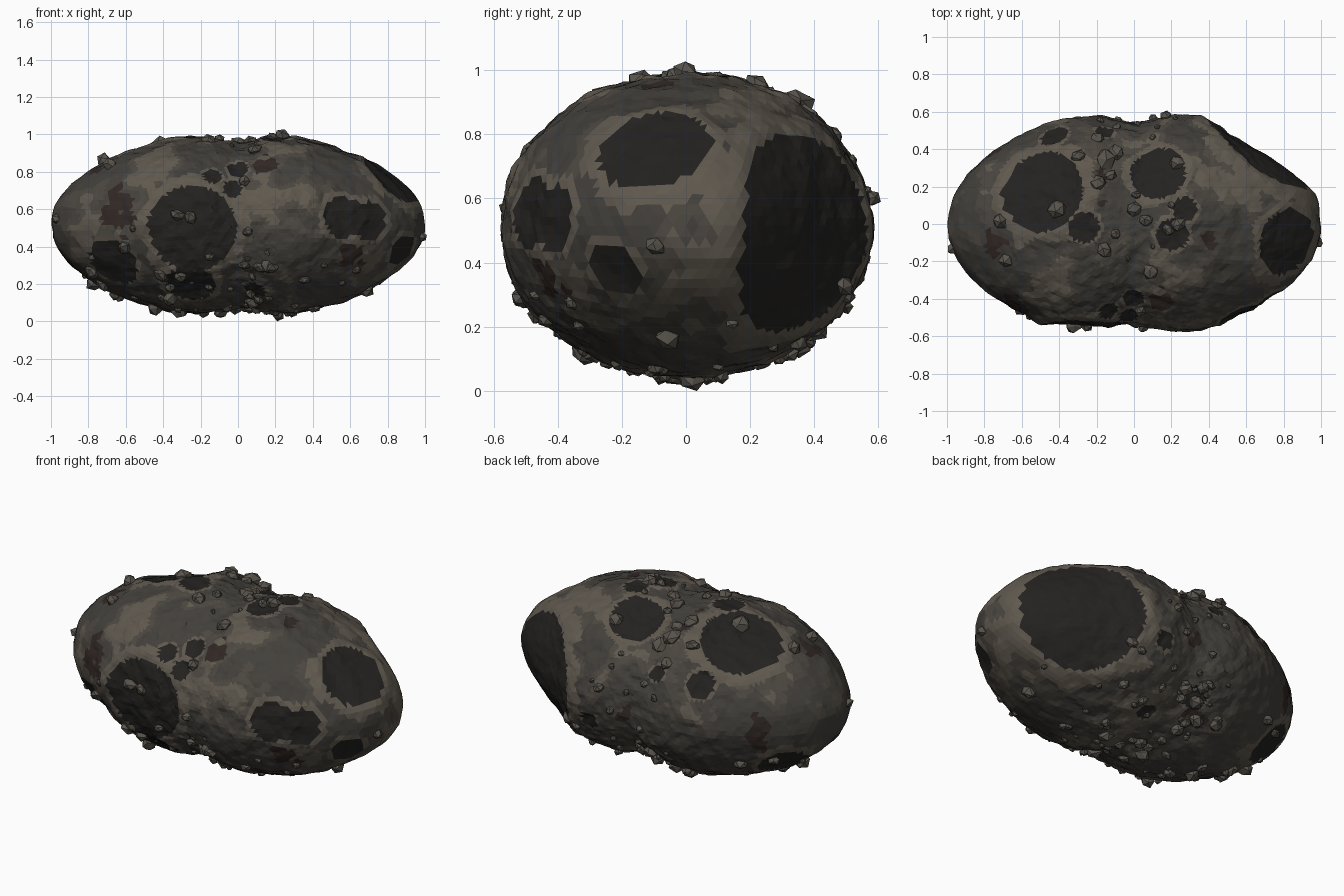
import bpy, bmesh, math, random
from mathutils import Vector, noise, Matrix

if "Cube" in bpy.data.objects:
    bpy.data.objects.remove(bpy.data.objects["Cube"])

random.seed(11)
MID = Vector((0, 0, 0.52))

# Craters: x, y, z of the centre (pushed onto the surface), radius
CRATERS = [
    (.66, .40, .49, .36), (-.22, -.52, .50, .25), (-.49, .18, .92, .235), (.13, .28, .93, .155),
    (.80, -.10, .77, .19), (.53, -.46, .56, .12), (.67, -.40, .54, .11), (.88, -.23, .38, .09),
    (-.70, -.38, .30, .15), (-.25, -.42, .20, .14), (.27, .08, .99, .065), (.21, -.06, 1.0, .09),
    (-.27, -.02, 1.0, .085), (-.42, .46, .74, .08), (-.13, -.44, .77, .055), (.0, -.40, .82, .06),
    (-.03, -.48, .71, .055), (.10, -.40, .14, .06), (-.15, .48, .74, .05), (-.74, .20, .28, .14),
    (-.10, .49, .16, .065), (.15, .29, .07, .055), (.24, .54, .39, .055),
]
# Rusty patches: centre and radius
RUST = [(-.62, -.42, .57, .12), (-.63, -.42, .66, .10), (-.58, .32, .50, .11), (-.88, -.05, .36, .11),
        (.14, -.42, .85, .07), (.60, -.43, .33, .10), (.0, .55, .50, .08), (-.20, .42, .07, .10),
        (-.20, .27, .98, .06), (-.77, -.12, .82, .09), (.43, -.10, .97, .05), (-.18, .12, 1.0, .04)]


def base(d):
    """Ellipsoid pinched at the waist, relative to the middle."""
    r = 1 / math.sqrt(d.x ** 2 + (d.y / .605) ** 2 + (d.z / .495) ** 2)
    p = d * r
    p *= 1 - .105 * math.exp(-(p.x / .17) ** 2)
    k = 1 - .02 * math.exp(-((abs(p.x) - .82) / .22) ** 2)
    return Vector((p.x, p.y * k, p.z * k))


def anchor(c):
    return base((Vector(c[:3]) - MID).normalized()), c[3]


PITS = [anchor(c) for c in CRATERS]
STAINS = [anchor(c) for c in RUST]


def surface(d):
    """Body surface with bumps, crater bowls and raised rims."""
    p = base(d)
    bump = (.012 * noise.noise(p * 4) + .013 * noise.noise(p * 9)
            + .011 * noise.noise(p * 18) + .005 * noise.noise(p * 34))
    h = bump * (1 - .6 * min(1, p.x ** 2))
    for c, rad in PITS:
        t = (p - c).length / rad
        if t < 1:
            h -= rad * .14 * (1 - t * t)
        if t < 1.5:
            h += rad * .03 * math.exp(-((t - 1.08) / .17) ** 2)
    return p + d * h


def tone(d):
    """Material slot for a face: 0 base, 1 light, 2 crater floor, 3 rust, 4 mid."""
    p = base(d)
    ts = [(p - c).length / rad for c, rad in PITS]
    if min(ts) < .96:
        return 2
    wob = noise.noise(p * 9)
    for c, rad in STAINS:
        if (p - c).length / rad + 1.0 * noise.noise(p * 14) < .72:
            return 3
    if min(ts) < 1.24 + .25 * wob:
        return 1
    n = noise.noise(p * 3.2 + Vector((5, 2, 8))) + .6 * wob
    if n > .36:
        return 1
    return 4 if n > .10 else 0


def material(name, c):
    m = bpy.data.materials.new(name)
    m.diffuse_color = (*c, 1)
    m.use_nodes = True
    m.node_tree.nodes["Principled BSDF"].inputs["Base Color"].default_value = m.diffuse_color
    return m


MATS = [material("dark_rock", (.056, .051, .044)), material("light_rock", (.115, .099, .077)),
        material("crater_floor", (.017, .016, .015)), material("rusty_rock", (.031, .021, .018)),
        material("mid_rock", (.071, .062, .051))]
BOULDER = material("boulder_rock", (.098, .088, .072))


def finish(name, bm, mats):
    me = bpy.data.meshes.new(name)
    bm.to_mesh(me)
    bm.free()
    for m in mats:
        me.materials.append(m)
    ob = bpy.data.objects.new(name, me)
    bpy.context.collection.objects.link(ob)
    return ob


# Main body: fine icosphere pushed out to the surface, coloured per face
bm = bmesh.new()
bmesh.ops.create_icosphere(bm, subdivisions=6, radius=1)
for f in bm.faces:
    f.material_index = tone(f.calc_center_median().normalized())
for v in bm.verts:
    v.co = surface(v.co.normalized())
half = max(abs(v.co.x) for v in bm.verts)
for v in bm.verts:
    v.co.x /= half
    v.co += MID
finish("asteroid_body", bm, MATS)

# Boulders: a few placed ones, the rest scattered at the waist and underside
spots = [((-.30, -.50, .57), .045), ((-.60, -.45, .40), .038), ((-.87, -.12, .55), .034),
         ((-.17, .38, .95), .055), ((-.40, .08, .93), .05), ((.10, -.28, .97), .045),
         ((.25, .35, .93), .04), ((.24, .0, 1.0), .04), ((-.70, -.20, .85), .038),
         ((.0, .08, .97), .045), ((.19, -.03, 1.0), .035), ((-.30, .36, .9), .035),
         ((.22, .02, .03), .045), ((-.46, -.05, .07), .045), ((.92, -.09, .46), .03)]
while len(spots) < 135:
    d = Vector((random.gauss(0, 1), random.gauss(0, 1), random.gauss(0, 1))).normalized()
    p = base(d)
    if abs(p.x) < .85 and random.random() < (.05 + .5 * math.exp(-(p.x / .25) ** 2)
                                             + (.45 if p.z < -.15 else 0)):
        if p.z < .25 or random.random() < .5:
            spots.append((p + MID, random.choice((.016, .02, .025, .03, .035, .042))))

bm = bmesh.new()
for pos, size in spots:
    d = (Vector(pos) - MID).normalized()
    p = surface(d)
    p.x /= half
    turn = Matrix.Rotation(random.uniform(0, 6.28), 4, Vector((random.random(), random.random(), 1)))
    sc = Matrix.Diagonal((random.uniform(.9, 1.25), random.uniform(.9, 1.2), random.uniform(.7, 1), 1))
    new = bmesh.ops.create_icosphere(bm, subdivisions=1, radius=size,
                                     matrix=Matrix.Translation(p + MID) @ turn @ sc)
    for v in new["verts"]:
        v.co += Vector([random.uniform(-.1, .1) * size for _ in range(3)])
boulders = finish("boulders", bm, [BOULDER])

# Rest the lowest boulder on the ground
low = min(v.co.z for v in boulders.data.vertices)
for ob in bpy.context.collection.objects:
    ob.location.z = -low
